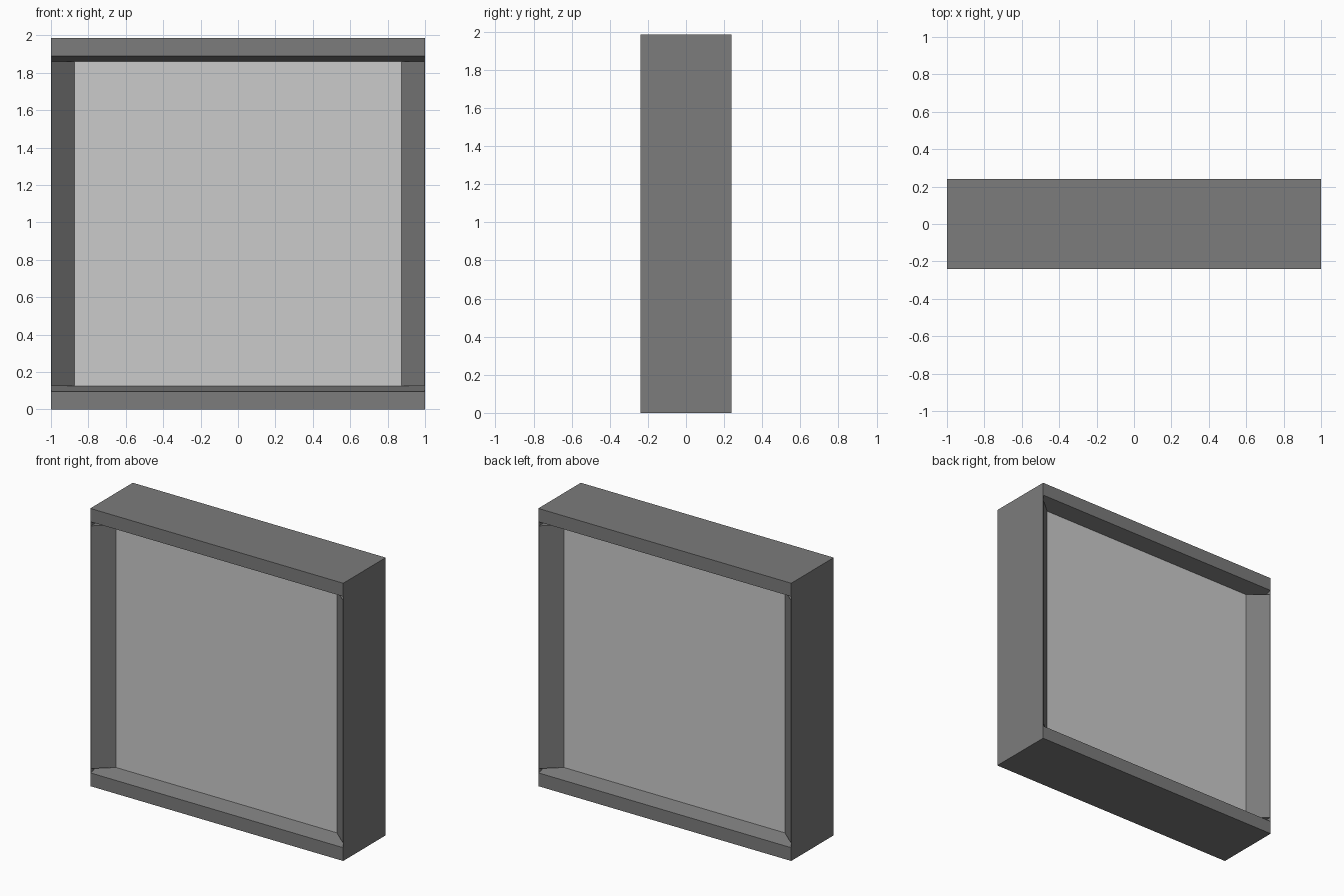
import bpy

if "Cube" in bpy.data.objects:
    bpy.data.objects.remove(bpy.data.objects["Cube"])

W, D, H = 1.0, 0.24, 1.985      # half width, half depth, height
PX, PY = 0.873, 0.13            # panel half width, half depth
LIP, BOT = 0.095, 0.125         # rail front height, panel start height


def material(name, v):
    m = bpy.data.materials.new(name)
    m.diffuse_color = (v, v, v, 1)
    m.use_nodes = True
    m.node_tree.nodes["Principled BSDF"].inputs["Base Color"].default_value = m.diffuse_color
    return m


def prism(name, profile, place, a, b, mat):
    """Extrude a closed 2D profile from a to b; place maps (u, v, t) to xyz."""
    n = len(profile)
    verts = [place(u, v, t) for t in (a, b) for u, v in profile]
    faces = [list(range(n)), list(range(n, 2 * n))]
    faces += [(i, (i + 1) % n, n + (i + 1) % n, n + i) for i in range(n)]
    mesh = bpy.data.meshes.new(name)
    mesh.from_pydata(verts, [], faces)
    obj = bpy.data.objects.new(name, mesh)
    bpy.context.collection.objects.link(obj)
    mesh.materials.append(mat)
    # Consistent outward normals
    import bmesh
    bm = bmesh.new()
    bm.from_mesh(mesh)
    bmesh.ops.recalc_face_normals(bm, faces=bm.faces)
    bm.to_mesh(mesh)
    bm.free()
    return obj


frame = material("frame_grey", 0.2)
pane = material("panel_grey", 0.55)

# Bottom and top rails with sloped inner lips
rail = [(-D, 0), (D, 0), (D, LIP), (PY, BOT), (-PY, BOT), (-D, LIP)]
prism("bottom_rail", rail, lambda y, z, x: (x, y, z), -W, W, frame)
prism("top_rail", rail, lambda y, z, x: (x, y, H - z), -W, W, frame)

# Side posts tapering inwards to the panel, with thin outer skins
post = [(W, -D), (W, D), (PX, PY), (PX, -PY)]
skin = [(W, -D), (W, D), (W - 0.003, D), (W - 0.003, -D)]
for label, s in (("left", -1), ("right", 1)):
    put = lambda x, y, z: (s * x, y, z)
    prism(label + "_post", post, put, BOT, H - BOT, frame)
    prism(label + "_skin", skin, put, LIP, H - LIP, frame)

# Central panel
panel = [(-PX, -PY), (PX, -PY), (PX, PY), (-PX, PY)]
prism("centre_panel", panel, lambda x, y, z: (x, y, z), BOT, H - BOT, pane)
